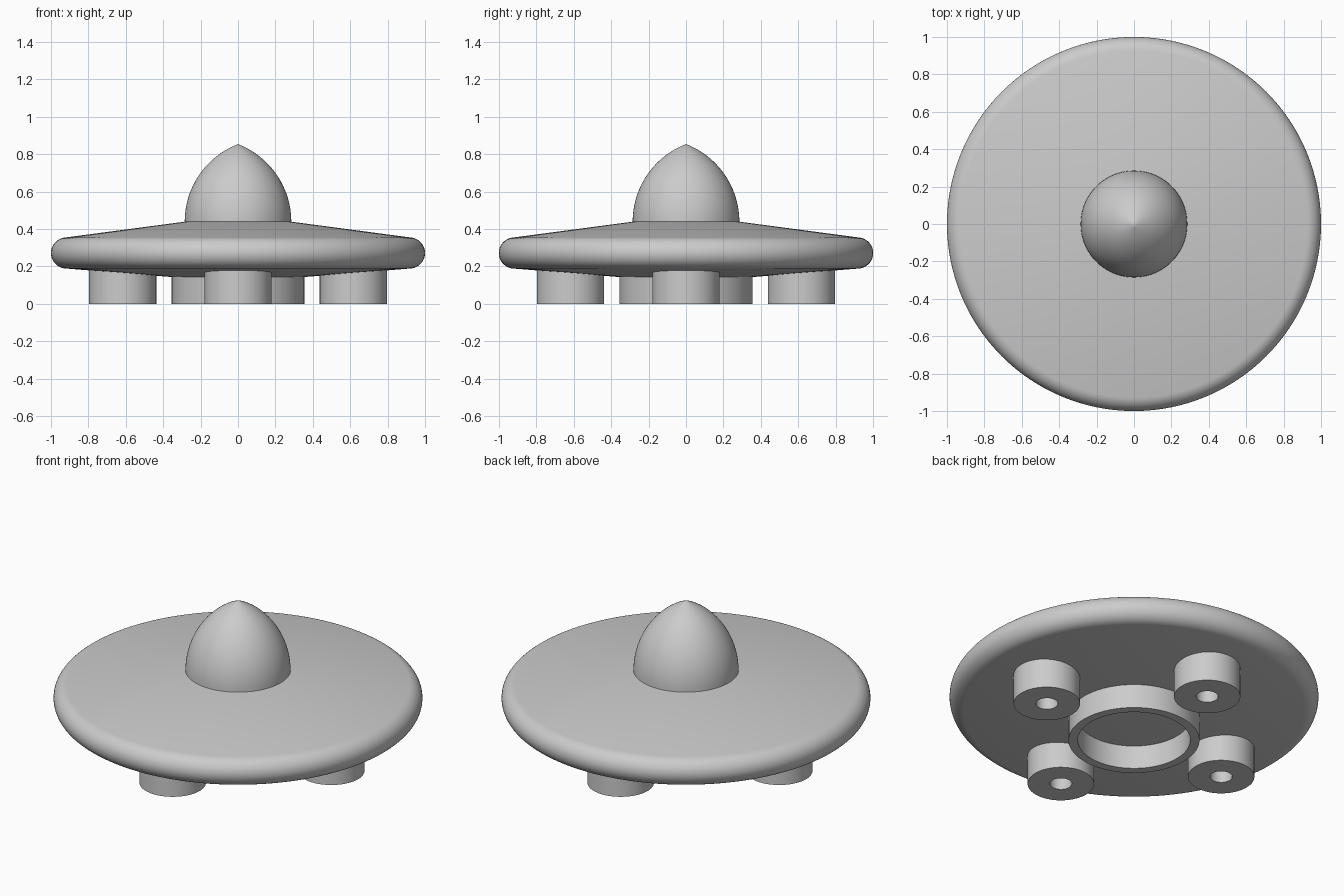
import bpy, bmesh, math
from math import sin, cos, radians

cube = bpy.data.objects.get("Cube")
if cube:
    bpy.data.objects.remove(cube, do_unlink=True)

# One plain grey for the whole craft
grey = bpy.data.materials.new("light grey")
grey.use_nodes = True
colour = (0.6, 0.6, 0.6, 1)
grey.diffuse_color = colour
grey.node_tree.nodes["Principled BSDF"].inputs["Base Color"].default_value = colour


def lathe(name, profile, closed=False, segments=128, location=(0, 0, 0)):
    """Spin an (r, z) profile around the z axis."""
    bm = bmesh.new()
    verts = [bm.verts.new((r, 0, z)) for r, z in profile]
    edges = [bm.edges.new(pair) for pair in zip(verts, verts[1:])]
    if closed:
        edges.append(bm.edges.new((verts[-1], verts[0])))
    bmesh.ops.spin(bm, geom=verts + edges, cent=(0, 0, 0), axis=(0, 0, 1),
                   angle=math.tau, steps=segments)
    bmesh.ops.remove_doubles(bm, verts=bm.verts, dist=0.0001)
    bmesh.ops.recalc_face_normals(bm, faces=bm.faces)
    mesh = bpy.data.meshes.new(name)
    bm.to_mesh(mesh)
    bm.free()
    obj = bpy.data.objects.new(name, mesh)
    bpy.context.collection.objects.link(obj)
    obj.location = location
    mesh.materials.append(grey)
    bpy.ops.object.select_all(action='DESELECT')
    obj.select_set(True)
    bpy.context.view_layer.objects.active = obj
    bpy.ops.object.shade_smooth_by_angle(angle=radians(30))
    return obj


def arc(cr, cz, radius, start, end, steps):
    """Points along a circular arc, angles in degrees."""
    angles = [radians(start + (end - start) * i / steps) for i in range(steps + 1)]
    return [(cr + radius * cos(a), cz + radius * sin(a)) for a in angles]


# Saucer: shallow cones above and below, joined by a rounded rim
rim = arc(0.917, 0.272, 0.083, -85.4, 82.5, 24)
lathe("saucer_body", [(0, 0.115)] + rim + [(0.28, 0.44), (0, 0.44)])

# Pointed dome: an arch whose centre lies past the axis
dome_base, dome_rise = 0.285, 0.415
radius = (dome_base ** 2 + dome_rise ** 2) / (2 * dome_base)
tip = math.degrees(math.asin(dome_rise / radius))
dome = arc(dome_base - radius, 0.439, radius, 0, tip, 24)
dome[-1] = (0, 0.439 + dome_rise)
lathe("dome", dome + [(0, 0.439)], closed=True)


# Hollow feet standing on the ground, sunk slightly into the hull
def tube(name, inner, outer, top, location=(0, 0, 0)):
    profile = [(inner, 0), (outer, 0), (outer, top), (inner, top)]
    lathe(name, profile, closed=True, segments=64, location=location)


tube("centre_ring", 0.305, 0.355, 0.17)
for i, side in enumerate(("left", "back", "right", "front")):
    a = i * math.pi / 2
    tube(side + "_thruster", 0.06, 0.18, 0.2, (0.617 * cos(a), 0.617 * sin(a), 0))
